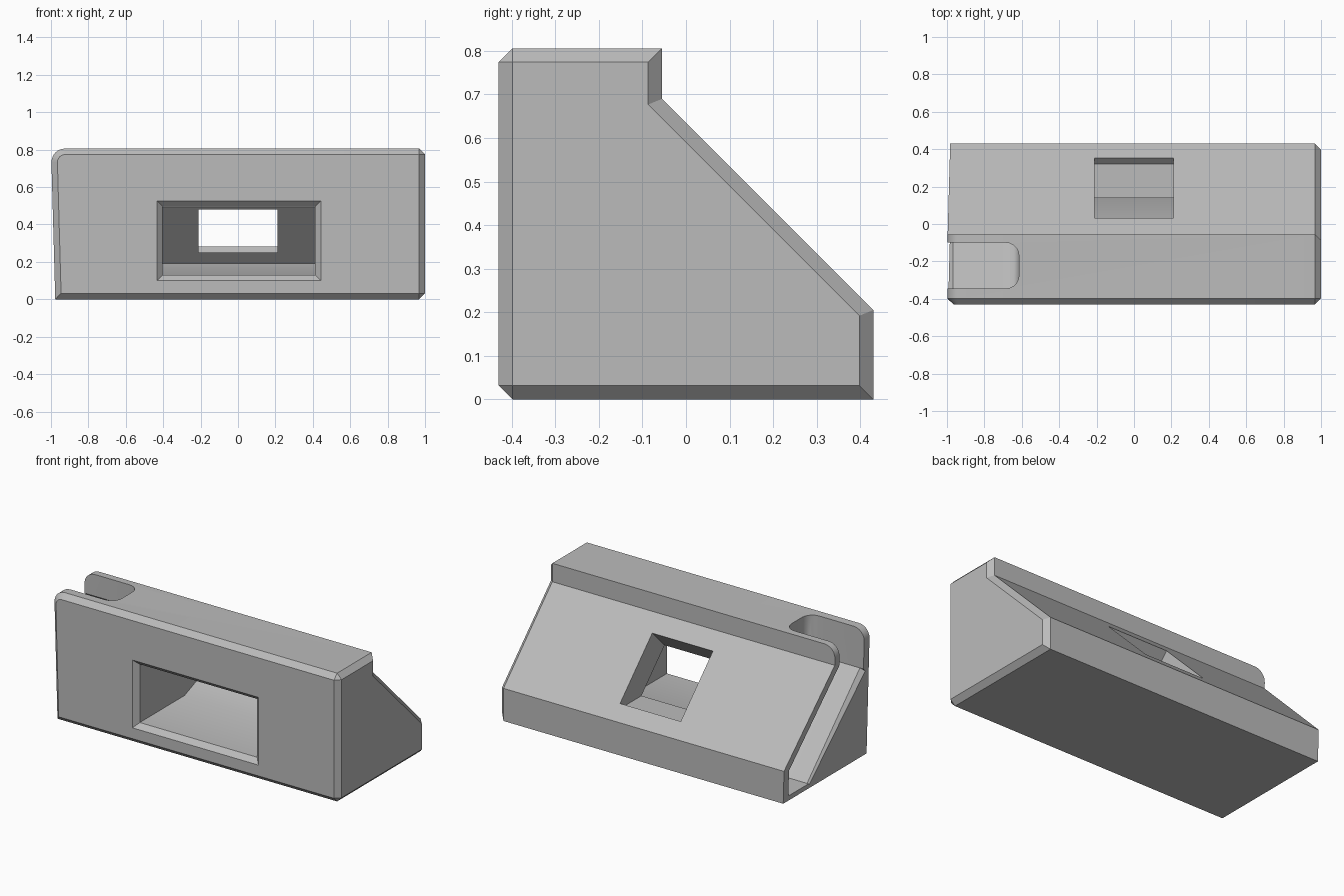
import bpy, bmesh
from mathutils import Vector

old = bpy.data.objects.get("Cube")
if old:
    bpy.data.objects.remove(old, do_unlink=True)

GREY = (0.5, 0.5, 0.5, 1)
mat = bpy.data.materials.new("plain_grey")
mat.use_nodes = True
mat.diffuse_color = GREY
mat.node_tree.nodes["Principled BSDF"].inputs["Base Color"].default_value = GREY


def finish(name, bm, helper=False):
    bmesh.ops.recalc_face_normals(bm, faces=bm.faces)
    mesh = bpy.data.meshes.new(name)
    bm.to_mesh(mesh)
    bm.free()
    mesh.materials.append(mat)
    ob = bpy.data.objects.new(name, mesh)
    bpy.context.collection.objects.link(ob)
    ob.hide_render = helper
    return ob


def prism(profile, x0, x1):
    """Side profile (y, z) pulled along x."""
    bm = bmesh.new()
    face = bm.faces.new([bm.verts.new((x0, y, z)) for y, z in profile])
    new = bmesh.ops.extrude_face_region(bm, geom=[face])["geom"]
    moved = [v for v in new if isinstance(v, bmesh.types.BMVert)]
    bmesh.ops.translate(bm, verts=moved, vec=(x1 - x0, 0, 0))
    bmesh.ops.recalc_face_normals(bm, faces=bm.faces)
    return bm


def hull(points):
    bm = bmesh.new()
    bmesh.ops.convex_hull(bm, input=[bm.verts.new(p) for p in points])
    return bm


def bevel(bm, edges, size, segments):
    bmesh.ops.bevel(bm, geom=edges, offset=size, offset_type='OFFSET',
                    segments=segments, profile=0.5, affect='EDGES')


def edges_where(bm, test):
    return [e for e in bm.edges if all(test(v.co) for v in e.verts)]


# Body: wedge with a sloping back and a slightly leaning end
body_profile = [(-.43, 0), (.43, 0), (.43, .205), (-.055, .69), (-.055, .806), (-.43, .806)]
bm = prism(body_profile, -1, 1)
for v in bm.verts:
    if v.co.x < 0:
        v.co.x = -.977 - .028 * v.co.z
bevel(bm, edges_where(bm, lambda c: c.x < 0 and c.z > .8), .075, 6)
bevel(bm, [e for e in bm.edges
           if all(v.co.x > .99 for v in e.verts) or all(v.co.y < -.42 for v in e.verts)], .032, 1)
body = finish("angled_block", bm)

cutters = []

# Channel in the end: drops from the top, then follows the slope
bm = prism([(-.345, .9), (-.345, .555), (.18, .03), (.38, .03), (.38, .19), (-.1, .67), (-.1, .9)],
           -1.1, -.615)
bevel(bm, edges_where(bm, lambda c: c.x > -.7), .07, 5)
cutters.append(finish("channel_cutter", bm, True))

# Bevelled lip on the channel's lower slope
bm = hull([(x, y + n, z + n) for y, z in ((-.345, .555), (.18, .03))
           for x, n in ((-.955, .01), (-1.05, .01), (-1.05, -.065))])
cutters.append(finish("channel_lip_cutter", bm, True))

# Window pocket behind the front face, with an undercut sloping rear
pocket = [(-.5, .13), (.045, .13), (.2, .19), (-.1, .49), (-.1, .497), (-.5, .497)]
cutters.append(finish("pocket_cutter", prism(pocket, -.403, .413), True))

# Bevelled frame round the window
bm = hull([(x, y, z) for y, g in ((-.47, .07), (-.4, 0))
           for x in (-.403 - g, .413 + g) for z in (.13 - g, .496 + g)])
cutters.append(finish("window_bevel_cutter", bm, True))

# Opening through the slope
opening = [(.42, .35), (.32, .25), (.04, .25), (-.12, .45), (.1, .67)]
cutters.append(finish("opening_cutter", prism(opening, -.21, .212), True))

for c in cutters:
    mod = body.modifiers.new(c.name, 'BOOLEAN')
    mod.operation = 'DIFFERENCE'
    mod.solver = 'EXACT'
    mod.object = c

# Apply the cuts and drop the cutters
bpy.context.view_layer.objects.active = body
body.select_set(True)
for mod in list(body.modifiers):
    bpy.ops.object.modifier_apply(modifier=mod.name)
for c in cutters:
    bpy.data.objects.remove(c, do_unlink=True)
bpy.ops.object.shade_smooth_by_angle(angle=.5)
